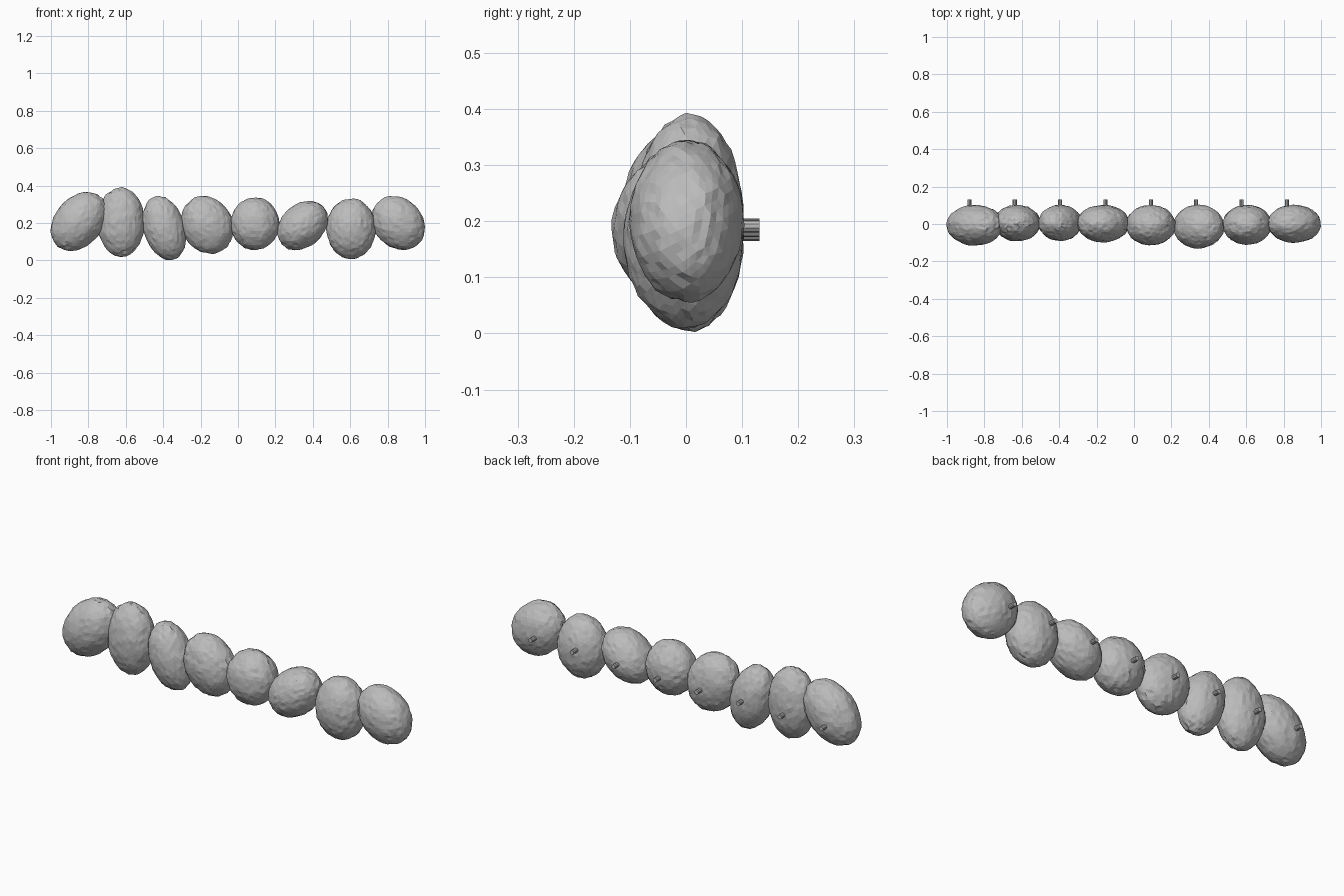
import bpy, bmesh, math, random
from mathutils import Vector, Matrix, noise

if "Cube" in bpy.data.objects:
    bpy.data.objects.remove(bpy.data.objects["Cube"])

random.seed(4)

grey = bpy.data.materials.new("stone grey")
grey.diffuse_color = (0.5, 0.5, 0.5, 1)
grey.use_nodes = True
grey.node_tree.nodes["Principled BSDF"].inputs["Base Color"].default_value = grey.diffuse_color


def finish(bm, name):
    mesh = bpy.data.meshes.new(name)
    bm.to_mesh(mesh)
    bm.free()
    mesh.materials.append(grey)
    obj = bpy.data.objects.new(name, mesh)
    bpy.context.collection.objects.link(obj)
    return obj


# Rough pebbles: centre x, centre z, half width, half height, sideways lean, front y
PEBBLES = [
    (-0.850, 0.208, 0.150, 0.157, 0.045, -0.115),
    (-0.625, 0.205, 0.125, 0.185, 0.000, -0.092),
    (-0.395, 0.174, 0.117, 0.170, -0.030, -0.090),
    (-0.165, 0.190, 0.140, 0.154, -0.020, -0.097),
    (0.090, 0.195, 0.131, 0.139, 0.000, -0.115),
    (0.345, 0.187, 0.135, 0.131, 0.035, -0.130),
    (0.605, 0.170, 0.132, 0.160, 0.000, -0.110),
    (0.857, 0.200, 0.143, 0.143, -0.025, -0.100),
]
BACK_Y = 0.102


def pebble(i, cx, cz, hx, hz, lean, front):
    bm = bmesh.new()
    bmesh.ops.create_icosphere(bm, subdivisions=4, radius=1)
    bmesh.ops.rotate(bm, verts=bm.verts, matrix=Matrix.Rotation(i * 0.7, 3, (1, 2, 3)))
    px = math.sqrt(hx * hx - lean * lean)
    hy = (BACK_Y - front) / 2
    cy = (BACK_Y + front) / 2
    offset = Vector((i * 7.3, i * 3.1, 0))
    for v in bm.verts:
        d = v.co.normalized()
        # broad lumps plus fine chipping
        r = 1 + 0.025 * noise.noise(d * 2.2 + offset) + 0.035 * noise.noise(d * 7 + offset)
        d = d * r
        v.co = (cx + px * d.x + lean * d.z, cy + hy * d.y, cz + hz * d.z)
    return finish(bm, f"pebble_{i + 1}")


# Short round mounting pegs on the back
def peg(i):
    bm = bmesh.new()
    y0, y1 = 0.06, 0.131
    x, z = -0.88 + 0.2425 * i, 0.185 + random.uniform(-0.01, 0.01)
    bmesh.ops.create_cone(
        bm, cap_ends=True, segments=10, radius1=0.0115, radius2=0.0115, depth=y1 - y0,
        matrix=Matrix.Translation((x, (y0 + y1) / 2, z)) @ Matrix.Rotation(math.pi / 2, 4, 'X'))
    return finish(bm, f"back_peg_{i + 1}")


for i, p in enumerate(PEBBLES):
    pebble(i, *p)
    peg(i)
